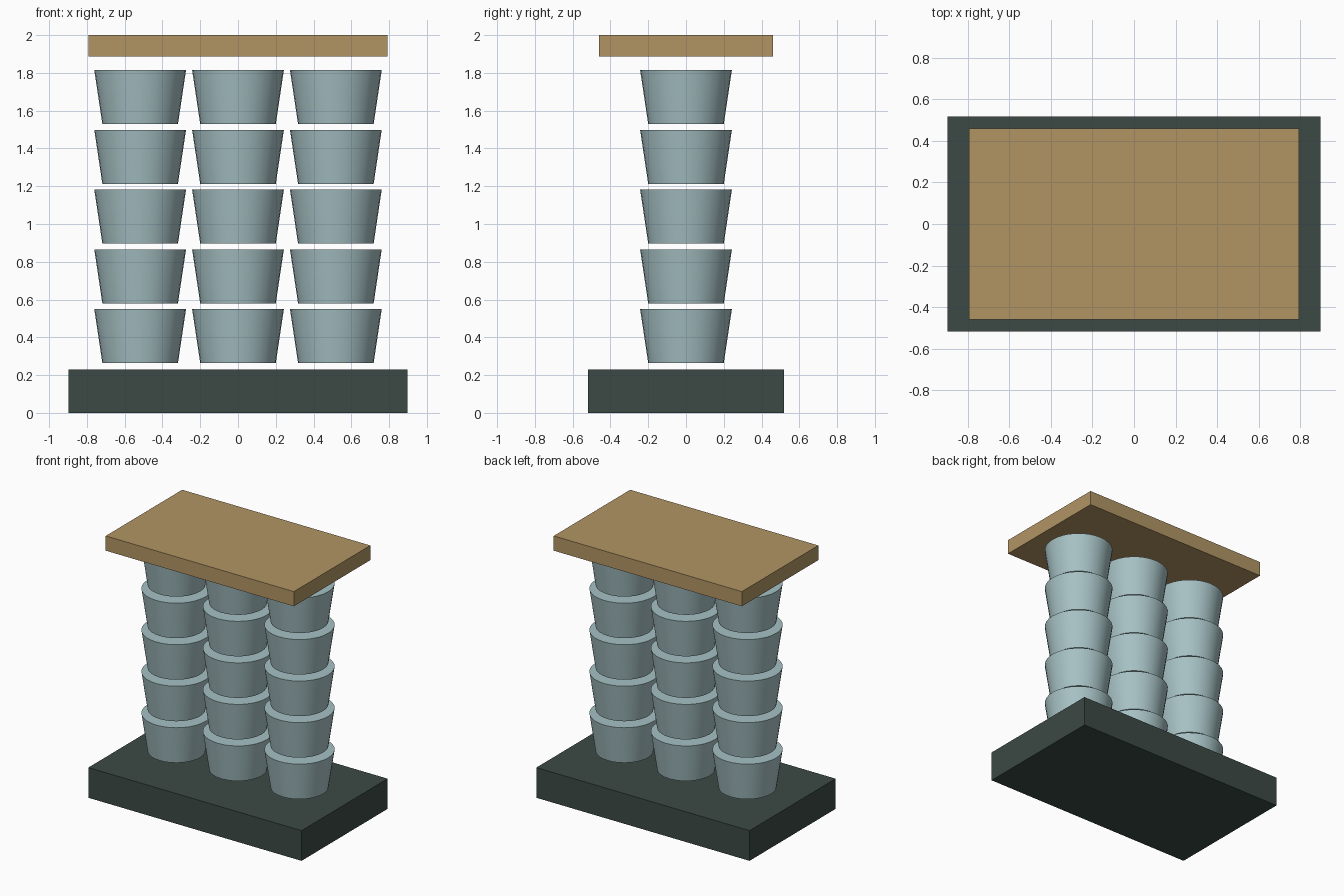
import bpy
import math

if "Cube" in bpy.data.objects:
    bpy.data.objects.remove(bpy.data.objects["Cube"])


def material(name, srgb):
    m = bpy.data.materials.new(name)
    m.diffuse_color = [(c / 255) ** 2.2 for c in srgb] + [1]
    m.use_nodes = True
    m.node_tree.nodes["Principled BSDF"].inputs["Base Color"].default_value = m.diffuse_color
    return m


def slab(name, size, z0, mat):
    bpy.ops.mesh.primitive_cube_add(size=1, location=(0, 0, z0 + size[2] / 2))
    ob = bpy.context.object
    ob.name = name
    ob.scale = size
    bpy.ops.object.transform_apply(location=False, rotation=False, scale=True)
    ob.data.materials.append(mat)


def cup(name, x, z0, mat):
    bpy.ops.mesh.primitive_cone_add(vertices=32, radius1=0.2, radius2=0.243,
                                    depth=0.287, location=(x, 0, z0 + 0.1435))
    ob = bpy.context.object
    ob.name = name
    bpy.ops.object.shade_smooth_by_angle(angle=math.radians(30))
    ob.data.materials.append(mat)


dark = material("dark green", (62, 75, 71))
wood = material("wood", (176, 148, 100))
pale = material("pale blue", (165, 192, 195))

# Base and top board
slab("base", (1.796, 1.036, 0.23), 0, dark)
slab("top_board", (1.585, 0.92, 0.112), 1.888, wood)

# Three columns of five tapered cups
for col in range(3):
    for row in range(5):
        cup(f"cup_{col + 1}_{row + 1}", (col - 1) * 0.518, 0.263 + row * 0.3163, pale)
